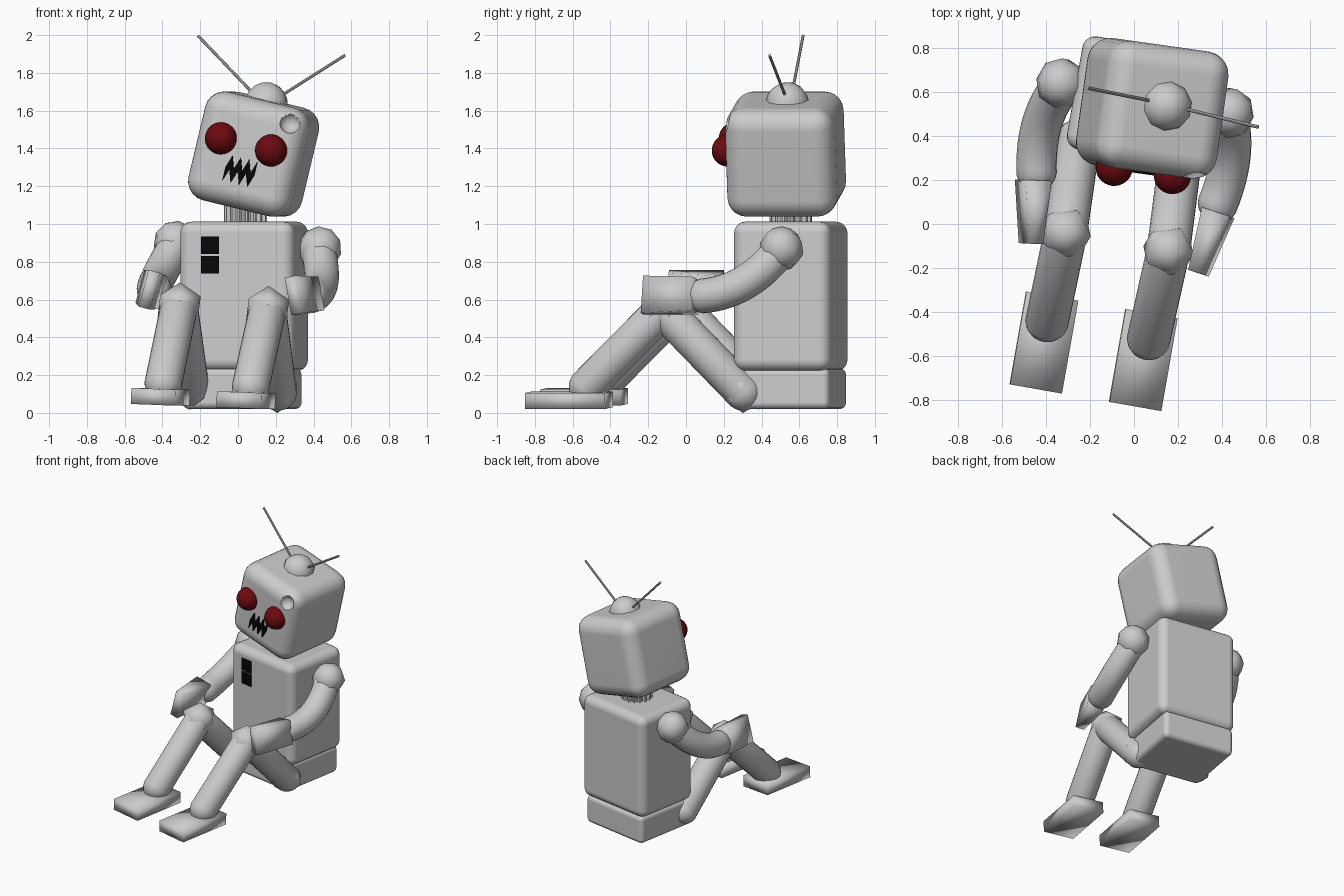
import bpy, bmesh
from math import radians, sin, cos, pi
from mathutils import Matrix, Vector

if "Cube" in bpy.data.objects:
    bpy.data.objects.remove(bpy.data.objects["Cube"])


def T(x, y, z):
    return Matrix.Translation((x, y, z))


def R(deg, axis):
    return Matrix.Rotation(radians(deg), 4, axis)


BODY = T(0.03, 0.552, 0) @ R(-10, 'Z')
LIMBS = BODY @ T(0, 0, 0.45) @ R(2.2, 'Y') @ T(0, 0, -0.45)
HEAD = T(0.083, 0.527, 1.37) @ R(-8, 'Z') @ R(13.5, 'Y')


def material(name, color):
    m = bpy.data.materials.new(name)
    m.diffuse_color = color
    m.use_nodes = True
    m.node_tree.nodes["Principled BSDF"].inputs["Base Color"].default_value = m.diffuse_color
    return m


RED = material("red", (0.15, 0.003, 0.005, 1))
BLACK = material("black", (0.002, 0.002, 0.002, 1))


def finish(name, bm, matrix, smooth=True, mat=None):
    bmesh.ops.recalc_face_normals(bm, faces=bm.faces)
    me = bpy.data.meshes.new(name)
    bm.to_mesh(me)
    bm.free()
    for p in me.polygons:
        p.use_smooth = smooth
    ob = bpy.data.objects.new(name, me)
    bpy.context.collection.objects.link(ob)
    ob.matrix_world = matrix
    if mat:
        me.materials.append(mat)
    return ob


def box(name, size, matrix, bevel=0, smooth=True, mat=None, tip=None):
    bm = bmesh.new()
    bmesh.ops.create_cube(bm, size=1)
    for v in bm.verts:
        if tip and v.co.y < 0:
            v.co.x *= tip[0]
            v.co.z *= tip[1]
        v.co = Vector(a * b for a, b in zip(v.co, size))
    ob = finish(name, bm, matrix, smooth, mat)
    if bevel:
        m = ob.modifiers.new("bevel", 'BEVEL')
        m.width, m.segments, m.harden_normals = bevel, 5, True
    return ob


def ball(name, r, matrix, segs=32, rings=16, mat=None):
    bm = bmesh.new()
    bmesh.ops.create_uvsphere(bm, u_segments=segs, v_segments=rings, radius=r)
    return finish(name, bm, matrix, True, mat)


def joint(name, r, matrix):
    bm = bmesh.new()
    bmesh.ops.create_icosphere(bm, subdivisions=1, radius=r)
    return finish(name, bm, matrix)


def aimed(a, b):
    d = Vector(b) - Vector(a)
    return T(*a) @ d.to_track_quat('Z', 'Y').to_matrix().to_4x4(), d.length


def capsule(name, a, b, r, matrix):
    aim, length = aimed(a, b)
    bm = bmesh.new()
    bmesh.ops.create_uvsphere(bm, u_segments=24, v_segments=11, radius=r)
    for v in bm.verts:
        if v.co.z > 0:
            v.co.z += length
    return finish(name, bm, matrix @ aim)


def bent_tube(name, a, b, c, r, matrix, steps=14):
    # tube with rounded ends along a quadratic curve a-b-c
    a, b, c = Vector(a), Vector(b), Vector(c)
    bm = bmesh.new()
    bmesh.ops.create_uvsphere(bm, u_segments=20, v_segments=11, radius=r)
    low = [e for e in bm.edges if e.verts[0].co.z * e.verts[1].co.z < 0]
    bmesh.ops.subdivide_edges(bm, edges=low, cuts=steps - 1, use_grid_fill=True)
    h = max(abs(v.co.z) for v in bm.verts if abs(Vector(v.co).length - r) < 1e-5 and abs(v.co.z) < 0.2 * r)
    for v in bm.verts:
        z = v.co.z
        t = min(1, max(0, (z + h) / (2 * h)))
        cap = z - min(h, max(-h, z))
        p = (1 - t) ** 2 * a + 2 * t * (1 - t) * b + t * t * c
        q = (2 * (1 - t) * (b - a) + 2 * t * (c - b)).to_track_quat('Z', 'Y')
        v.co = p + q @ Vector((v.co.x, v.co.y, cap))
    return finish(name, bm, matrix)


def rod(name, a, b, r):
    aim, length = aimed(a, b)
    bm = bmesh.new()
    bmesh.ops.create_cone(bm, cap_ends=True, segments=8, radius1=r, radius2=r, depth=length)
    return finish(name, bm, aim @ T(0, 0, length / 2), False)


# torso and pelvis
box("torso", (0.615, 0.522, 0.79), BODY @ T(0.002, 0.003, 0.617), 0.06)
box("pelvis", (0.56, 0.51, 0.215), BODY @ T(-0.008, 0, 0.128), 0.035)

# chest panels
for i, z in enumerate((0.888, 0.785)):
    box(f"chest_panel_{i}", (0.095, 0.02, 0.093), BODY @ T(-0.134, -0.256, z), 0, False, BLACK)

# fluted neck
bm = bmesh.new()
ring = []
for i in range(64):
    r = 0.113 if i % 4 < 2 else 0.093
    a = 2 * pi * i / 64
    ring.append(bm.verts.new((r * cos(a), r * sin(a), 0)))
face = bm.faces.new(ring)
ext = bmesh.ops.extrude_face_region(bm, geom=[face])
bmesh.ops.translate(bm, verts=[g for g in ext["geom"] if isinstance(g, bmesh.types.BMVert)],
                    vec=(0, 0, 0.16))
finish("neck", bm, T(0.04, 0.555, 0.98), False)

# head with a dent
head = box("head", (0.57, 0.585, 0.59), HEAD, 0.105)
cutter = ball("dent_cutter", 0.055, HEAD @ T(0.19, -0.29, 0.215), 20, 10)
cutter.hide_render = True
cutter.hide_set(True)
cut = head.modifiers.new("dent", 'BOOLEAN')
cut.operation, cut.object, cut.solver = 'DIFFERENCE', cutter, 'EXACT'
head.modifiers.new("shading", 'WEIGHTED_NORMAL')

# eyes
for s, side in ((1, "left"), (-1, "right")):
    ball(f"{side}_eye", 0.085, HEAD @ T(s * 0.138 - 0.012, -0.29, 0.05), mat=RED)

# zigzag mouth
bm = bmesh.new()
cols = []
for i in range(8):
    x = -0.08 + 0.16 * i / 7
    z = -0.034 if i % 2 == 0 else 0.034
    cols.append([bm.verts.new((x, y, z + h)) for y, h in
                 ((-0.01, 0.037), (-0.01, -0.037), (0.01, -0.037), (0.01, 0.037))])
for p, q in zip(cols, cols[1:]):
    for k in range(4):
        bm.faces.new((p[k], p[(k + 1) % 4], q[(k + 1) % 4], q[k]))
bm.faces.new(cols[0])
bm.faces.new(cols[-1])
finish("mouth", bm, HEAD @ T(-0.01, -0.292, -0.095), False, BLACK)

# antenna dome and rods
ball("antenna_dome", 0.117, HEAD @ T(0, 0.02, 0.272), 10, 8)
rod("right_antenna", (0.11, 0.555, 1.66), (-0.212, 0.62, 1.997), 0.008)
rod("left_antenna", (0.19, 0.535, 1.655), (0.566, 0.442, 1.893), 0.008)

# limbs, mirrored about the body axis
for s, side in ((1, "left"), (-1, "right")):
    hip, knee, ankle = (s * 0.235, -0.215, 0.12), (s * 0.238, -0.64, 0.555), (s * 0.235, -1.05, 0.15)
    shoulder, elbow = (s * 0.388, 0.025, 0.885), (s * 0.418, -0.40, 0.635)
    capsule(f"{side}_thigh", hip, knee, 0.1, LIMBS)
    capsule(f"{side}_shin", knee, ankle, 0.1, LIMBS)
    joint(f"{side}_hip", 0.112, LIMBS @ T(*hip))
    joint(f"{side}_knee", 0.127, LIMBS @ T(*knee))
    box(f"{side}_foot", (0.24, 0.43, 0.085), LIMBS @ T(s * 0.23, -1.152, 0.076))
    ball(f"{side}_shoulder", 0.118, LIMBS @ T(*shoulder) @ R(30 * s, 'Y'), 8, 5)
    bent_tube(f"{side}_arm", (s * 0.39, 0.0, 0.855), (s * 0.47, -0.16, 0.655), elbow, 0.093, LIMBS)
    box(f"{side}_hand", (0.125, 0.29, 0.18),
        LIMBS @ T(s * 0.408, -0.575, 0.637) @ R(-8 * s, 'Z') @ R(-13 * s, 'Y'), tip=(0.5, 1.12))
